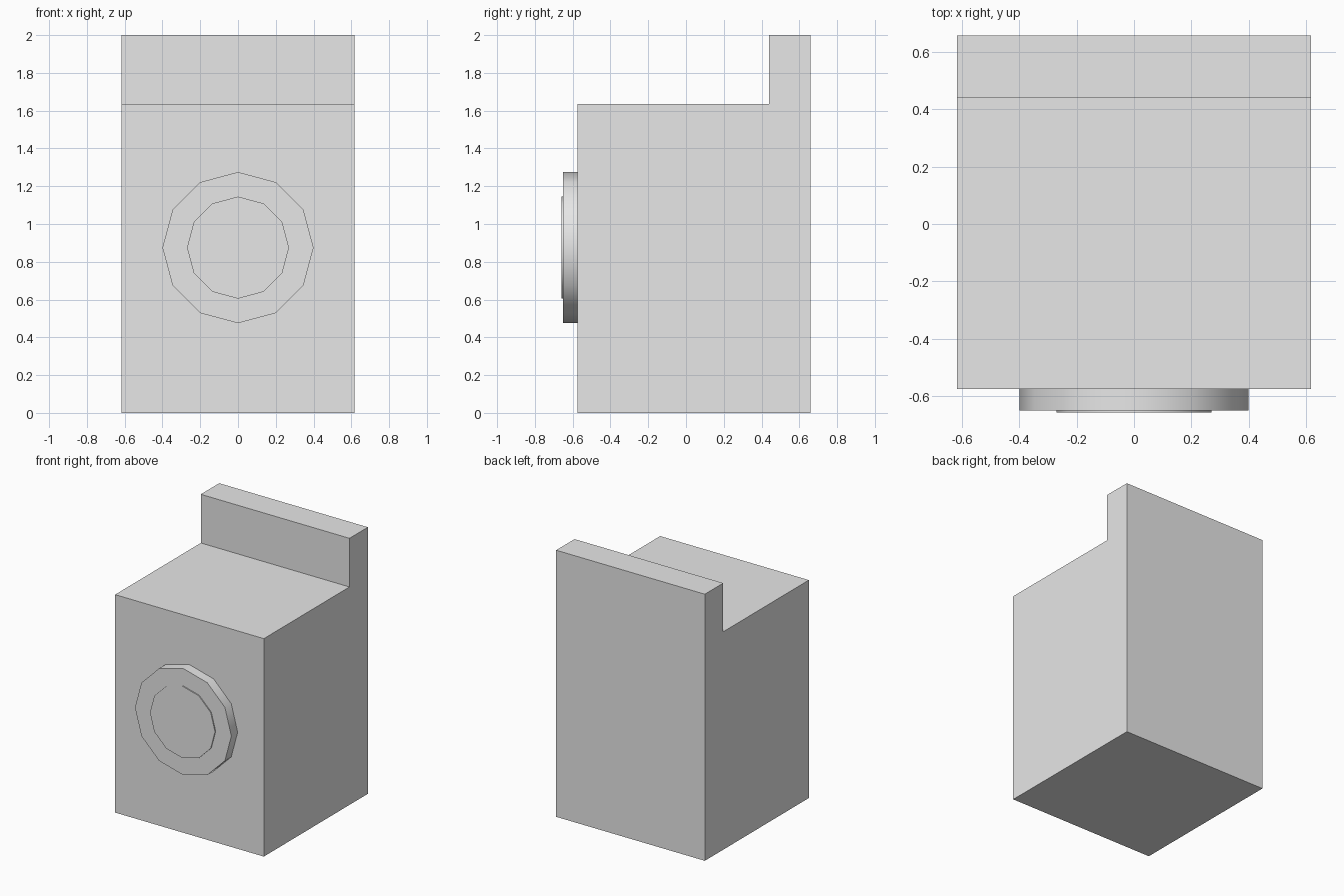
import bpy
import bmesh
import math

if "Cube" in bpy.data.objects:
    bpy.data.objects.remove(bpy.data.objects["Cube"])

# One plain grey for the whole model
grey = bpy.data.materials.new("light_grey")
grey.diffuse_color = (0.8, 0.8, 0.8, 1.0)
grey.use_nodes = True
grey.node_tree.nodes["Principled BSDF"].inputs["Base Color"].default_value = grey.diffuse_color

HALF_W = 0.617
FRONT, BACK = -0.575, 0.658


def add_object(name, bm):
    bmesh.ops.recalc_face_normals(bm, faces=bm.faces[:])
    mesh = bpy.data.meshes.new(name)
    bm.to_mesh(mesh)
    bm.free()
    mesh.materials.append(grey)
    obj = bpy.data.objects.new(name, mesh)
    bpy.context.collection.objects.link(obj)
    return obj


def extruded_profile(name, points, half_width):
    """Side profile (y, z) extruded along x."""
    bm = bmesh.new()
    face = bm.faces.new([bm.verts.new((-half_width, y, z)) for y, z in points])
    new = bmesh.ops.extrude_face_region(bm, geom=[face])["geom"]
    verts = [g for g in new if isinstance(g, bmesh.types.BMVert)]
    bmesh.ops.translate(bm, verts=verts, vec=(2 * half_width, 0, 0))
    return add_object(name, bm)


def front_disc(name, radius, y_back, y_front, z, sides=12):
    """Low-poly disc facing -y with a smooth rim and a flat face."""
    bm = bmesh.new()
    ring = [bm.verts.new((radius * math.cos(a), y_back, z + radius * math.sin(a)))
            for a in (2 * math.pi * i / sides for i in range(sides))]
    face = bm.faces.new(ring)
    new = bmesh.ops.extrude_face_region(bm, geom=[face])["geom"]
    verts = [g for g in new if isinstance(g, bmesh.types.BMVert)]
    bmesh.ops.translate(bm, verts=verts, vec=(0, y_front - y_back, 0))
    obj = add_object(name, bm)
    bpy.ops.object.select_all(action='DESELECT')
    obj.select_set(True)
    bpy.context.view_layer.objects.active = obj
    bpy.ops.object.shade_smooth_by_angle(angle=math.radians(40))
    return obj


# Cabinet with the raised control panel along the back
extruded_profile("cabinet", [(FRONT, 0), (BACK, 0), (BACK, 2.0), (0.44, 2.0),
                             (0.44, 1.635), (FRONT, 1.635)], HALF_W)

# Round door: outer rim and slightly raised window
front_disc("door_rim", 0.40, FRONT + 0.01, -0.65, 0.875)
front_disc("door_window", 0.27, -0.649, -0.658, 0.875)
